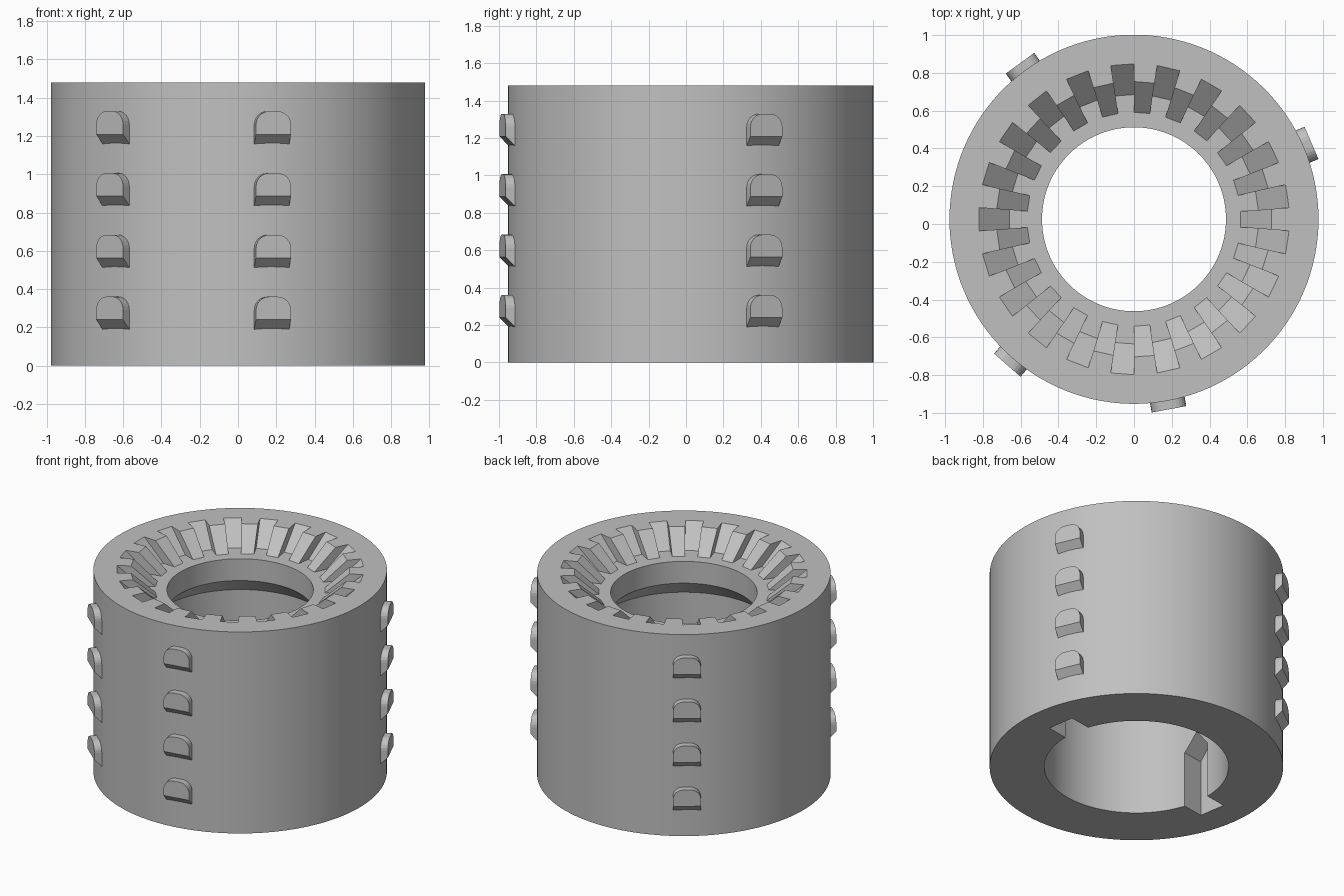
import bpy, bmesh, math
from mathutils import Matrix, Vector

if "Cube" in bpy.data.objects:
    bpy.data.objects.remove(bpy.data.objects["Cube"])

CENTRE = Vector((0, 0.025, 0))
HEIGHT, RADIUS, FLOOR = 1.48, 0.977, 1.335
TEETH = 21

grey = bpy.data.materials.new("neutral_grey")
grey.use_nodes = True
colour = (0.53, 0.53, 0.53, 1)
grey.diffuse_color = colour
grey.node_tree.nodes["Principled BSDF"].inputs["Base Color"].default_value = colour


def finish(name, bm):
    bmesh.ops.recalc_face_normals(bm, faces=bm.faces)
    mesh = bpy.data.meshes.new(name)
    bm.to_mesh(mesh)
    bm.free()
    mesh.materials.append(grey)
    obj = bpy.data.objects.new(name, mesh)
    obj.location = CENTRE
    bpy.context.collection.objects.link(obj)
    return obj


def bridge(bm, a, b):
    n = len(a)
    for i in range(n):
        j = (i + 1) % n
        bm.faces.new((a[i], a[j], b[j], b[i]))


def lathe(name, profile, steps=126):
    # closed radius/height profile turned around z
    bm = bmesh.new()
    rings = [[bm.verts.new((r * math.cos(t), r * math.sin(t), z))
              for t in (math.tau * k / steps for k in range(steps))]
             for r, z in profile]
    for a, b in zip(rings, rings[1:] + rings[:1]):
        bridge(bm, a, b)
    return finish(name, bm)


def prism(name, start, end, matrices):
    # solid between two matching outlines, repeated by each matrix
    bm = bmesh.new()
    for m in matrices:
        a = [bm.verts.new(m @ Vector(p)) for p in start]
        b = [bm.verts.new(m @ Vector(p)) for p in end]
        bridge(bm, a, b)
        bm.faces.new(a)
        bm.faces.new(b)
    return finish(name, bm)


def turn(degrees):
    return Matrix.Rotation(math.radians(degrees), 4, 'Z')


# Sleeve: wide lower bore, conical step, narrow upper bore
sleeve = lathe("sleeve", [(RADIUS, 0), (RADIUS, HEIGHT), (0.487, HEIGHT),
                          (0.487, 1.175), (0.613, 1.05), (0.613, 0)])


# Conical ring of teeth, cut by a star-shaped tapered plug
def star(z):
    flare = (z - FLOOR) / (HEIGHT - FLOOR) * 0.163
    points = []
    for i in range(2 * TEETH):
        r = (0.66 if i % 2 else 0.566) + flare
        for k in (-0.5, 0.5):
            t = (i + k) * math.pi / TEETH
            points.append((r * math.cos(t), r * math.sin(t), z))
    return points


teeth_cutter = prism("teeth_cutter", star(FLOOR), star(HEIGHT + 0.05), [Matrix()])

# Two opposite key slots with pointed roofs, cut by one bar
slot = [(-0.1, -0.05), (0.1, -0.05), (0.1, 0.41), (0, 0.54), (-0.1, 0.41)]
slot_cutter = prism("slot_cutter", [(-0.768, y, z) for y, z in slot],
                    [(0.768, y, z) for y, z in slot], [turn(9)])

for cutter in (teeth_cutter, slot_cutter):
    cut = sleeve.modifiers.new(cutter.name, 'BOOLEAN')
    cut.operation, cut.solver, cut.object = 'DIFFERENCE', 'EXACT', cutter

bpy.ops.object.select_all(action='DESELECT')
sleeve.select_set(True)
bpy.context.view_layer.objects.active = sleeve
for cutter in (teeth_cutter, slot_cutter):
    bpy.ops.object.modifier_apply(modifier=cutter.name)
    bpy.data.objects.remove(cutter)
bpy.ops.object.shade_smooth_by_angle(angle=math.radians(25))


# Grip pads: rounded top, sloping underside, four columns of four
def pad(r, drop):
    half, top, corner = 0.093, 0.12, 0.07
    points = [(r, -half, -drop), (r, half, -drop)]
    for side, order in ((1, range(7)), (-1, range(6, -1, -1))):
        for k in order:
            t = k * math.pi / 12
            points.append((r, side * (half - corner + corner * math.cos(t)),
                           top - corner + corner * math.sin(t)))
    return points


for number, step in enumerate((0, 2, 4, 5), 1):
    spin = turn(23.3 + step * 360 / 7)
    rows = [spin @ Matrix.Translation((0, 0, 0.24 + 0.323 * k)) for k in range(4)]
    prism(f"grip_pads_{number}", pad(0.95, 0.073), pad(1.023, 0), rows)
